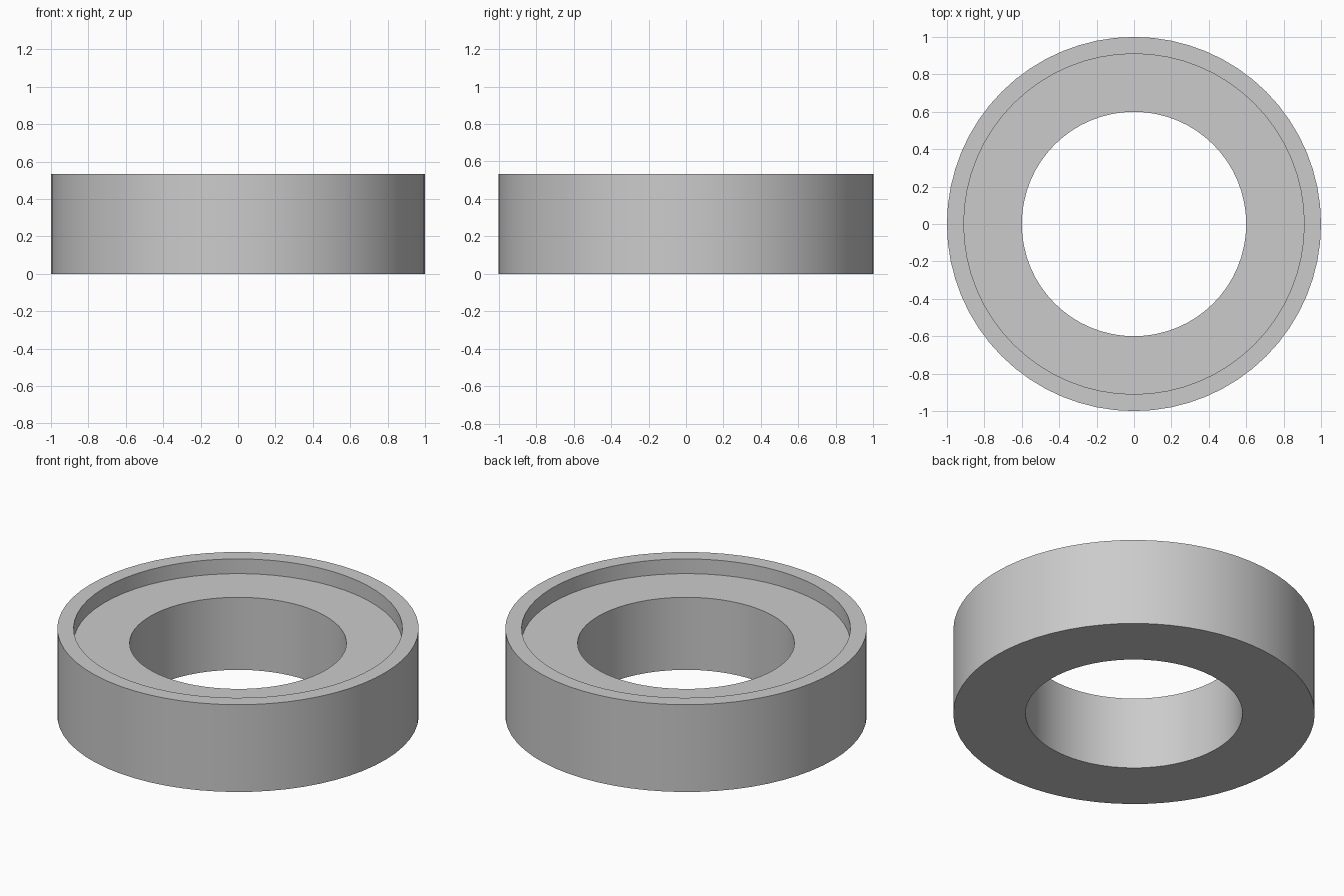
import bpy, bmesh, math
from mathutils import Matrix

cube = bpy.data.objects.get("Cube")
if cube:
    bpy.data.objects.remove(cube, do_unlink=True)

SEGMENTS = 64
OUTER, RECESS, BORE = 1.0, 0.91, 0.6
HEIGHT, DEPTH = 0.533, 0.09

# Plain grey material
grey = bpy.data.materials.new("grey")
grey.use_nodes = True
colour = (0.6, 0.6, 0.6, 1)
grey.diffuse_color = colour
grey.node_tree.nodes["Principled BSDF"].inputs["Base Color"].default_value = colour


def lathe(name, profile, material):
    """Turn a closed (radius, height) profile around z."""
    bm = bmesh.new()
    rings = []
    for i in range(SEGMENTS):
        turn = Matrix.Rotation(math.tau * i / SEGMENTS, 3, "Z")
        rings.append([bm.verts.new(turn @ Matrix.Translation((r, 0, z)).translation)
                      for r, z in profile])
    count = len(profile)
    for i, ring in enumerate(rings):
        following = rings[(i + 1) % SEGMENTS]
        for j in range(count):
            k = (j + 1) % count
            bm.faces.new((ring[j], following[j], following[k], ring[k]))
    bmesh.ops.recalc_face_normals(bm, faces=bm.faces)
    mesh = bpy.data.meshes.new(name)
    bm.to_mesh(mesh)
    bm.free()
    mesh.materials.append(material)
    obj = bpy.data.objects.new(name, mesh)
    bpy.context.collection.objects.link(obj)
    bpy.ops.object.select_all(action="DESELECT")
    obj.select_set(True)
    bpy.context.view_layer.objects.active = obj
    bpy.ops.object.shade_smooth_by_angle(angle=math.radians(30))
    return obj


# Ring with a straight bore and a shallow recess inside its top rim
lathe("recessed_ring", [
    (BORE, 0), (OUTER, 0), (OUTER, HEIGHT), (RECESS, HEIGHT),
    (RECESS, HEIGHT - DEPTH), (BORE, HEIGHT - DEPTH),
], grey)
